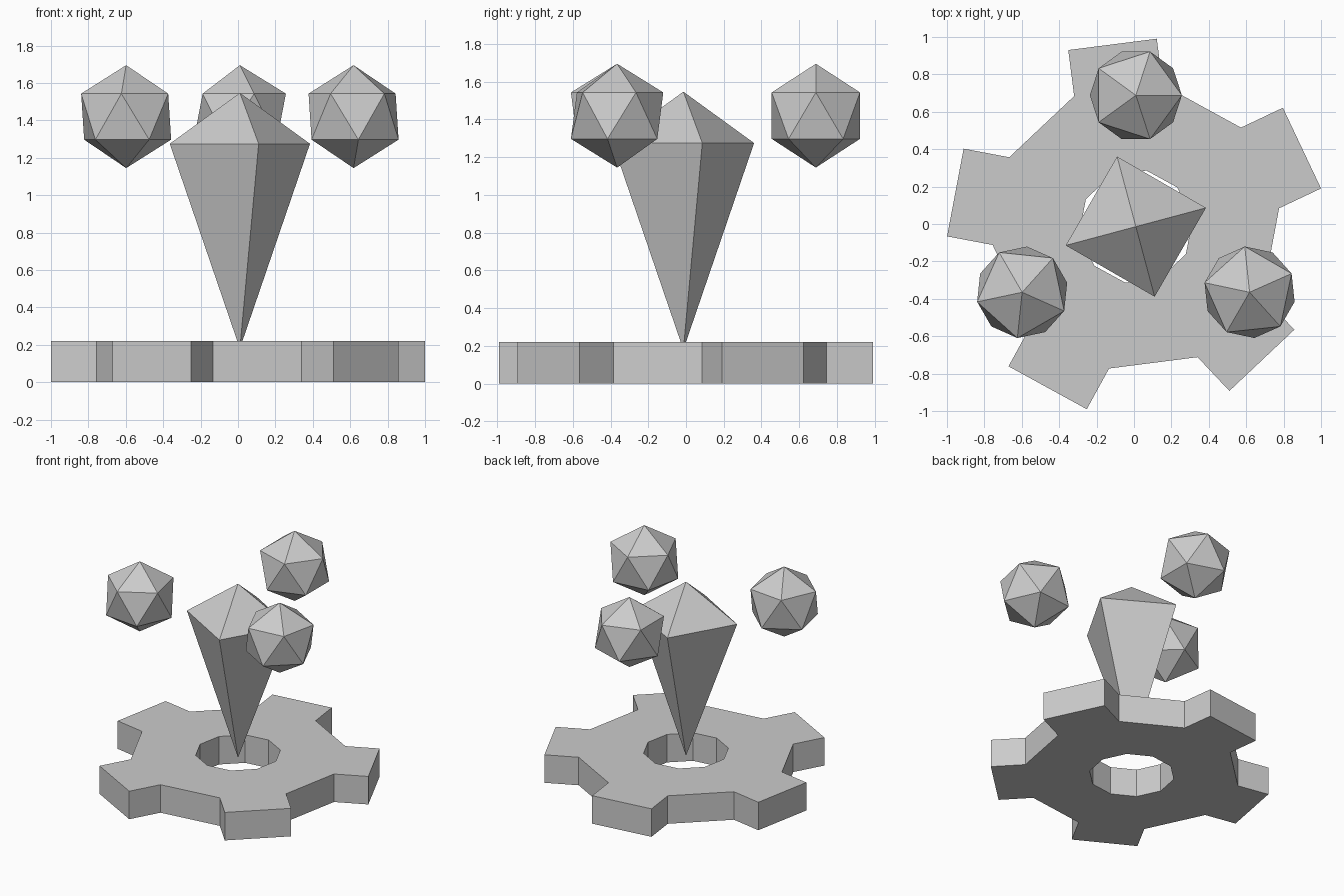
import bpy
import bmesh
from math import cos, sin, radians, tau
from mathutils import Vector, Matrix

cube = bpy.data.objects.get("Cube")
if cube:
    bpy.data.objects.remove(cube, do_unlink=True)

CENTRE = Vector((0.01, -0.014, 0))

grey = bpy.data.materials.new("plain grey")
grey.use_nodes = True
grey.diffuse_color = (0.6, 0.6, 0.6, 1)
grey.node_tree.nodes["Principled BSDF"].inputs["Base Color"].default_value = (0.6, 0.6, 0.6, 1)


def polar(radius, angle, z=0.0):
    return Vector((radius * cos(angle), radius * sin(angle), z))


def finish(bm, name, location):
    bmesh.ops.recalc_face_normals(bm, faces=bm.faces)
    mesh = bpy.data.meshes.new(name)
    bm.to_mesh(mesh)
    bm.free()
    mesh.materials.append(grey)
    obj = bpy.data.objects.new(name, mesh)
    obj.location = location
    bpy.context.collection.objects.link(obj)
    return obj


# Gear: ten-sided ring, every other side drawn out into a straight tooth
def build_gear(hole=0.305, rim=0.772, tooth=0.248, height=0.22, turn=radians(7.3)):
    bm = bmesh.new()
    step = tau / 10
    angles = [turn + i * step for i in range(10)]
    inner = [bm.verts.new(polar(hole, a)) for a in angles]
    outer = [bm.verts.new(polar(rim, a)) for a in angles]
    for i in range(10):
        j = (i + 1) % 10
        bm.faces.new((inner[i], outer[i], outer[j], inner[j]))
        if i % 2 == 0:
            push = polar(tooth, angles[i] + step / 2)
            tips = [bm.verts.new(outer[k].co + push) for k in (i, j)]
            bm.faces.new((outer[i], tips[0], tips[1], outer[j]))
    raised = bmesh.ops.extrude_face_region(bm, geom=bm.faces[:], use_keep_orig=True)
    top = [v for v in raised["geom"] if isinstance(v, bmesh.types.BMVert)]
    bmesh.ops.translate(bm, verts=top, vec=(0, 0, height))
    # merge the coplanar sectors of the top and bottom
    bmesh.ops.recalc_face_normals(bm, faces=bm.faces)
    return finish(bm, "gear_base", CENTRE)


# Crystal: four-sided, short cap above and long point below
def build_crystal(radius=0.388, low=0.18, waist=1.275, high=1.547, turn=radians(15)):
    bm = bmesh.new()
    ring = [bm.verts.new(polar(radius, turn + i * tau / 4, waist)) for i in range(4)]
    tips = [bm.verts.new((0, 0, z)) for z in (low, high)]
    for i in range(4):
        for tip in tips:
            bm.faces.new((ring[i], ring[(i + 1) % 4], tip))
    return finish(bm, "crystal_spike", CENTRE)


# Orb: upright icosahedron with a vertex at each pole
def build_orb(name, location, turn, radius=0.275):
    bm = bmesh.new()
    ring_r, ring_z = radius * 2 / 5 ** 0.5, radius / 5 ** 0.5
    for i in range(5):
        bm.verts.new(polar(ring_r, turn + i * tau / 5, ring_z))
        bm.verts.new(polar(ring_r, turn + (i + 0.5) * tau / 5, -ring_z))
    for z in (radius, -radius):
        bm.verts.new((0, 0, z))
    bmesh.ops.convex_hull(bm, input=bm.verts[:])
    return finish(bm, name, location)


build_gear()
build_crystal()
for n, side in enumerate(("back", "right", "left")):
    turn = n * tau / 3
    spot = CENTRE + Matrix.Rotation(turn, 3, "Z") @ Vector((0, 0.702, 1.42))
    build_orb(side + "_orb", spot, turn)
